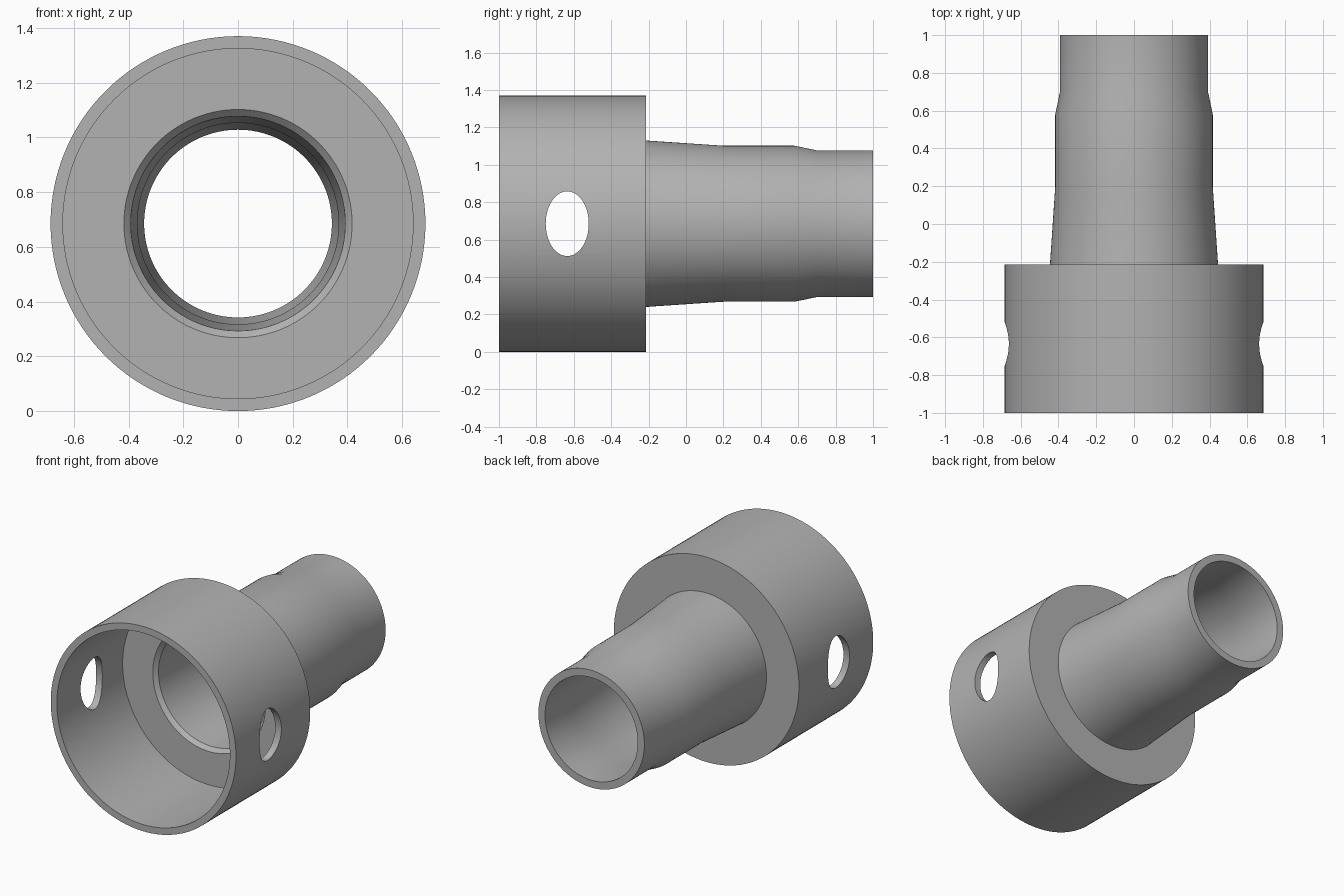
import bpy, bmesh, math
from mathutils import Matrix, Vector

cube = bpy.data.objects.get("Cube")
if cube:
    bpy.data.objects.remove(cube, do_unlink=True)

RADIUS = 0.685
SEGMENTS = 128

grey = bpy.data.materials.new("plain grey")
grey.use_nodes = True
colour = (0.45, 0.45, 0.45, 1)
grey.diffuse_color = colour
grey.node_tree.nodes["Principled BSDF"].inputs["Base Color"].default_value = colour


def mesh_object(name, bm):
    bmesh.ops.recalc_face_normals(bm, faces=bm.faces)
    mesh = bpy.data.meshes.new(name)
    bm.to_mesh(mesh)
    bm.free()
    obj = bpy.data.objects.new(name, mesh)
    bpy.context.collection.objects.link(obj)
    mesh.materials.append(grey)
    return obj


def lathe(name, profile):
    """Turn a closed (radius, y) profile about the y axis."""
    bm = bmesh.new()
    verts = [bm.verts.new((r, y, 0)) for r, y in profile]
    edges = [bm.edges.new((v, verts[i - 1])) for i, v in enumerate(verts)]
    bmesh.ops.spin(bm, geom=verts + edges, cent=(0, 0, 0), axis=(0, 1, 0),
                   angle=math.tau, steps=SEGMENTS, use_duplicate=False)
    bmesh.ops.remove_doubles(bm, verts=bm.verts, dist=0.0001)
    bmesh.ops.translate(bm, verts=bm.verts, vec=(0, 0, RADIUS))
    return mesh_object(name, bm)


# Wide cup, shoulder and stepped tube in one wall section
outside = [(0.64, -1), (RADIUS, -1), (RADIUS, -0.215), (0.445, -0.215),
           (0.417, 0.2), (0.417, 0.58), (0.392, 0.7), (0.392, 1)]
inside = [(0.343, 1), (0.343, 0.7), (0.368, 0.58), (0.368, 0.2),
          (0.392, -0.28), (0.417, -0.305), (0.64, -0.305)]
adapter = lathe("hose_adapter", outside + inside)

# Oval cutter running through both sides of the cup
bm = bmesh.new()
bmesh.ops.create_cone(bm, cap_ends=True, segments=64, radius1=1, radius2=1, depth=2)
bmesh.ops.transform(bm, verts=bm.verts, matrix=(
    Matrix.Translation(Vector((0, -0.635, RADIUS)))
    @ Matrix.Diagonal((1, 0.115, 0.173, 1))
    @ Matrix.Rotation(math.pi / 2, 4, 'Y')))
cutter = mesh_object("side_hole_cutter", bm)
cutter.hide_render = True

# Cut the holes and shade
cut = adapter.modifiers.new("side holes", 'BOOLEAN')
cut.operation = 'DIFFERENCE'
cut.solver = 'EXACT'
cut.object = cutter
bpy.ops.object.select_all(action='DESELECT')
adapter.select_set(True)
bpy.context.view_layer.objects.active = adapter
bpy.ops.object.modifier_apply(modifier=cut.name)
bpy.data.objects.remove(cutter, do_unlink=True)
bpy.ops.object.shade_smooth_by_angle(angle=math.radians(25))
